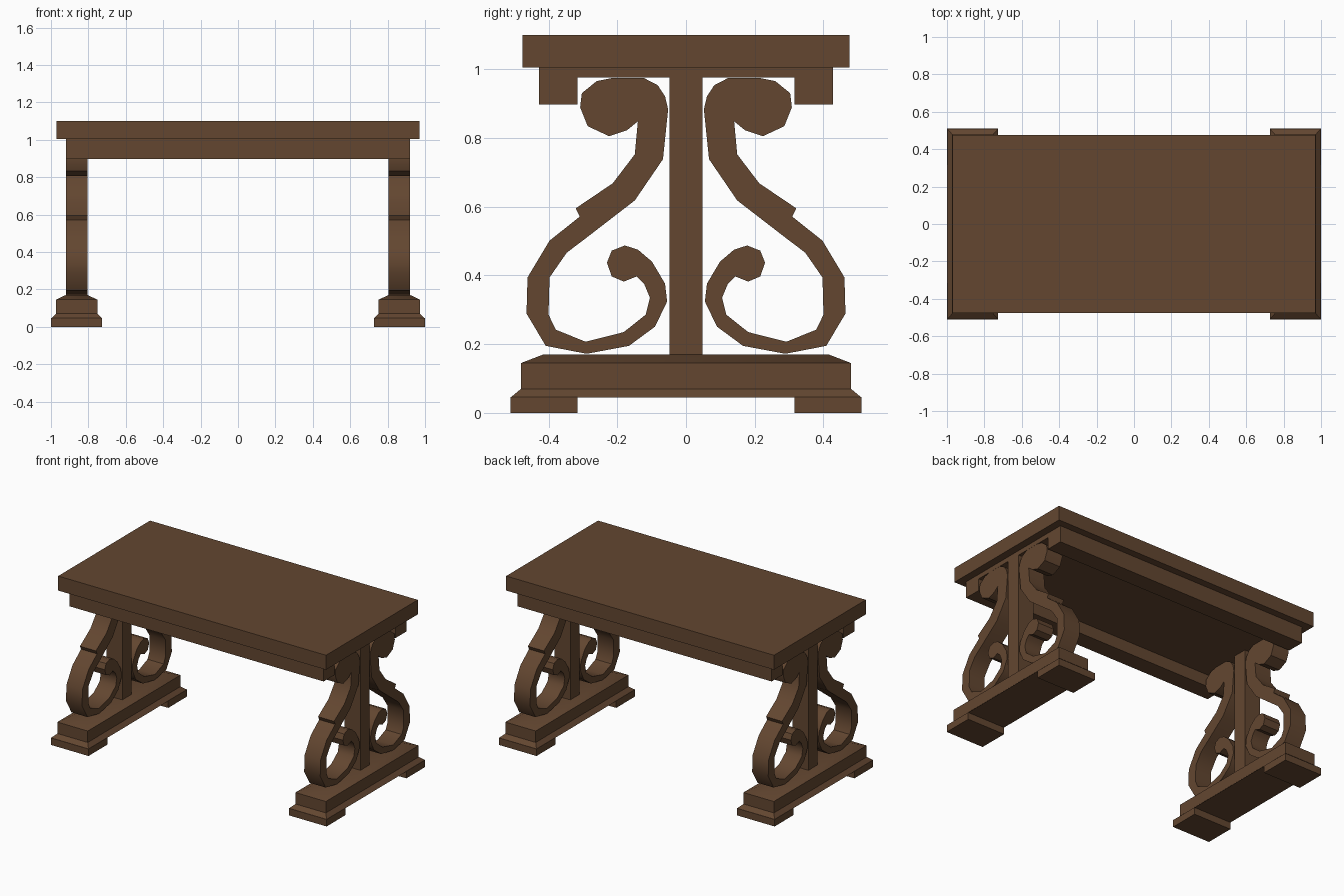
import bpy, bmesh, math

if "Cube" in bpy.data.objects:
    bpy.data.objects.remove(bpy.data.objects["Cube"])

wood = bpy.data.materials.new("brown wood")
wood.diffuse_color = (0.125, 0.062, 0.03, 1)
wood.use_nodes = True
wood.node_tree.nodes["Principled BSDF"].inputs["Base Color"].default_value = wood.diffuse_color


def finish(name, bm):
    bmesh.ops.recalc_face_normals(bm, faces=bm.faces)
    me = bpy.data.meshes.new(name)
    bm.to_mesh(me)
    bm.free()
    me.materials.append(wood)
    ob = bpy.data.objects.new(name, me)
    bpy.context.collection.objects.link(ob)
    bpy.ops.object.select_all(action='DESELECT')
    ob.select_set(True)
    bpy.context.view_layer.objects.active = ob
    bpy.ops.object.shade_smooth_by_angle(angle=math.radians(40))
    return ob


def loft(name, rings):
    """Stack of rectangles (cx, half_x, cy, half_y, z), capped at both ends."""
    bm = bmesh.new()
    loops = [[bm.verts.new((cx + sx * hx, cy + sy * hy, z))
              for sx, sy in ((-1, -1), (1, -1), (1, 1), (-1, 1))]
             for cx, hx, cy, hy, z in rings]
    for a, b in zip(loops, loops[1:]):
        for i in range(4):
            j = (i + 1) % 4
            bm.faces.new((a[i], a[j], b[j], b[i]))
    bm.faces.new(loops[0])
    bm.faces.new(loops[-1])
    return finish(name, bm)


def box(name, x0, x1, y0, y1, z0, z1):
    c = ((x0 + x1) / 2, (x1 - x0) / 2, (y0 + y1) / 2, (y1 - y0) / 2)
    return loft(name, [c + (z0,), c + (z1,)])


def extrude_x(name, outline, x0, x1):
    """Outline in (y, z) extruded along x."""
    bm = bmesh.new()
    a = [bm.verts.new((x0, y, z)) for y, z in outline]
    b = [bm.verts.new((x1, y, z)) for y, z in outline]
    n = len(a)
    caps = [bm.faces.new(a), bm.faces.new(b)]
    for i in range(n):
        j = (i + 1) % n
        bm.faces.new((a[i], a[j], b[j], b[i]))
    bmesh.ops.recalc_face_normals(bm, faces=bm.faces)
    bmesh.ops.triangulate(bm, faces=caps)
    return finish(name, bm)


# S-shaped scroll outline, running round both curled ends
SCROLL = [
    (.216, .974), (.26, .965), (.303, .93), (.308, .889), (.286, .834),
    (.224, .805), (.172, .822), (.14, .848), (.149, .752), (.213, .668),
    (.321, .595), (.309, .571), (.397, .501), (.461, .394), (.464, .289),
    (.408, .195), (.289, .172), (.166, .195), (.09, .251), (.055, .324),
    (.061, .376), (.099, .44), (.14, .475), (.178, .487), (.216, .472),
    (.23, .437), (.216, .397), (.181, .382), (.143, .397), (.122, .376),
    (.105, .335), (.117, .286), (.181, .235), (.292, .207), (.379, .242),
    (.40, .286), (.397, .394), (.347, .466), (.289, .51), (.149, .618),
    (.067, .738), (.052, .883), (.061, .921), (.082, .953), (.122, .974)]

# Table top, underside panel and long rails
box("table_top", -.97, .97, -.475, .475, 1.005, 1.10)
box("under_panel", -.92, .92, -.32, .32, .975, 1.006)
for sy, side in ((-1, "front"), (1, "back")):
    ys = sorted((sy * .315, sy * .428))
    box(side + "_rail", -.92, .92, *ys, .897, 1.006)

# Two trestle ends
for sx, end in ((-1, "left"), (1, "right")):
    cx = sx * .8625
    x0, x1 = cx - .058, cx + .058
    box(end + "_post", x0, x1, -.048, .048, .165, .98)
    # stepped foot beam with chamfered edges
    loft(end + "_foot_beam", [(cx, .1365, 0, .51, .045), (cx, .11, 0, .48, .07),
                              (cx, .11, 0, .48, .145), (cx, .058, 0, .415, .17)])
    for sy, side in ((-1, "front"), (1, "back")):
        ys = sorted((sy * .315, sy * .51))
        box(f"{end}_{side}_foot_pad", cx - .1365, cx + .1365, *ys, 0, .046)
        extrude_x(f"{end}_{side}_scroll", [(sy * y, z) for y, z in SCROLL], x0, x1)
